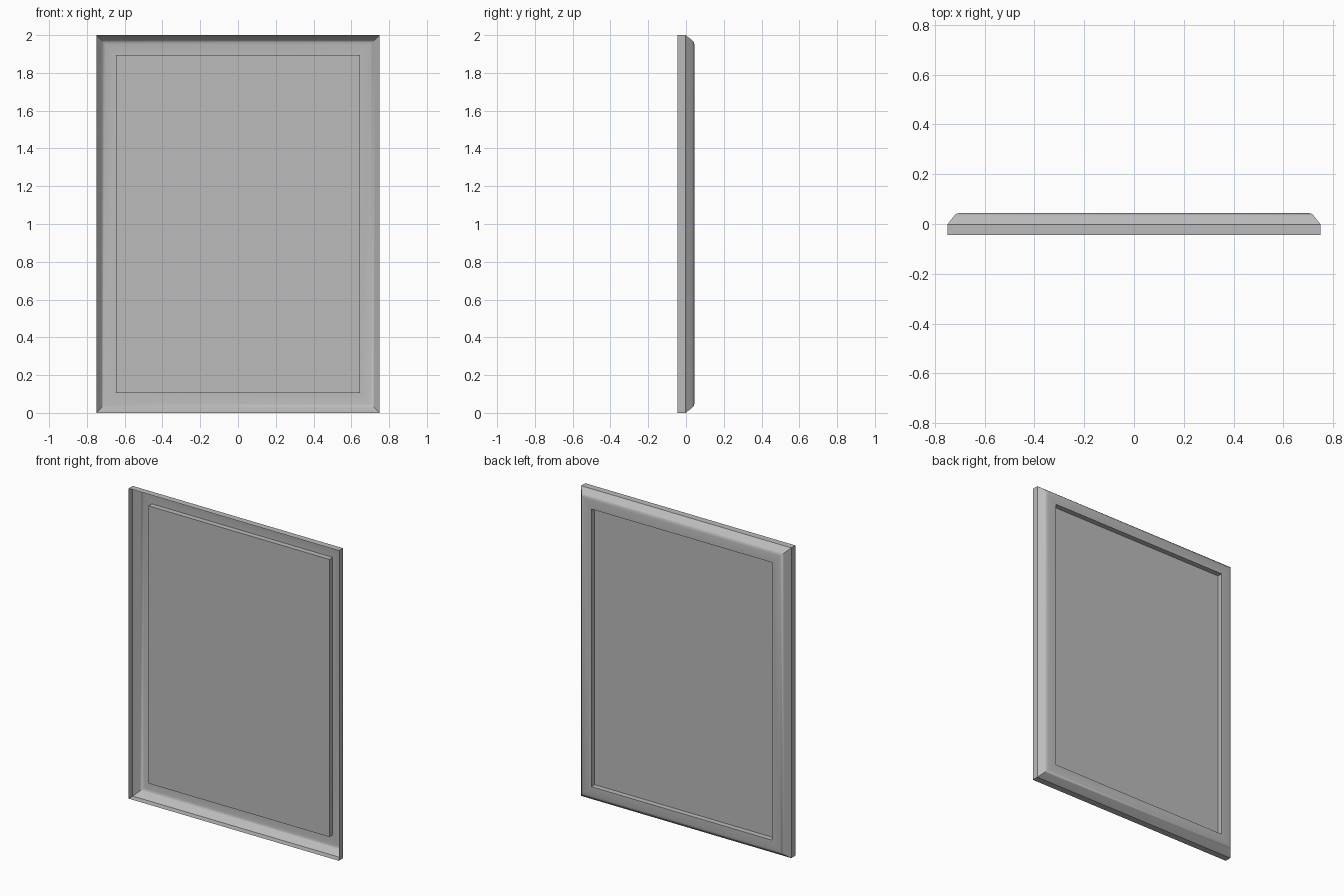
import bpy
import bmesh

if "Cube" in bpy.data.objects:
    bpy.data.objects.remove(bpy.data.objects["Cube"])

HALF_W, HEIGHT = 0.75, 2.0

grey = bpy.data.materials.new("plain_grey")
grey.use_nodes = True
colour = (0.5, 0.5, 0.5, 1)
grey.diffuse_color = colour
grey.node_tree.nodes["Principled BSDF"].inputs["Base Color"].default_value = colour


def ring(bm, inset, y):
    """Rectangle of four verts, inset evenly from the outline."""
    x, low, high = HALF_W - inset, inset, HEIGHT - inset
    return [bm.verts.new((px, y, pz))
            for px, pz in ((-x, low), (x, low), (x, high), (-x, high))]


def stepped_sheet(name, profile, capped=False):
    """Thin sheet following an (inset, y) profile around the rectangle."""
    bm = bmesh.new()
    rings = [ring(bm, *point) for point in profile]
    for outer, inner in zip(rings, rings[1:]):
        for i in range(4):
            j = (i + 1) % 4
            bm.faces.new((outer[j], outer[i], inner[i], inner[j]))
    if capped:
        bm.faces.new(rings[-1][::-1])
    mesh = bpy.data.meshes.new(name)
    bm.to_mesh(mesh)
    bm.free()
    mesh.materials.append(grey)
    obj = bpy.data.objects.new(name, mesh)
    bpy.context.collection.objects.link(obj)
    return obj


# Rim wall, sloped moulding with a soft shoulder, and the flat border
border = stepped_sheet("moulded_border", [
    (0, -0.044), (0, -0.002), (0.028, 0.034),
    (0.036, 0.041), (0.048, 0.044), (0.105, 0.044)])

# Central panel stepped forward from the border
panel = stepped_sheet("raised_panel", [(0.105, 0.044), (0.105, 0.01)], capped=True)

# Soft shoulder, crisp corners and rim
bpy.ops.object.select_all(action="DESELECT")
for obj in (border, panel):
    obj.select_set(True)
bpy.context.view_layer.objects.active = border
bpy.ops.object.shade_smooth_by_angle(angle=0.5)
